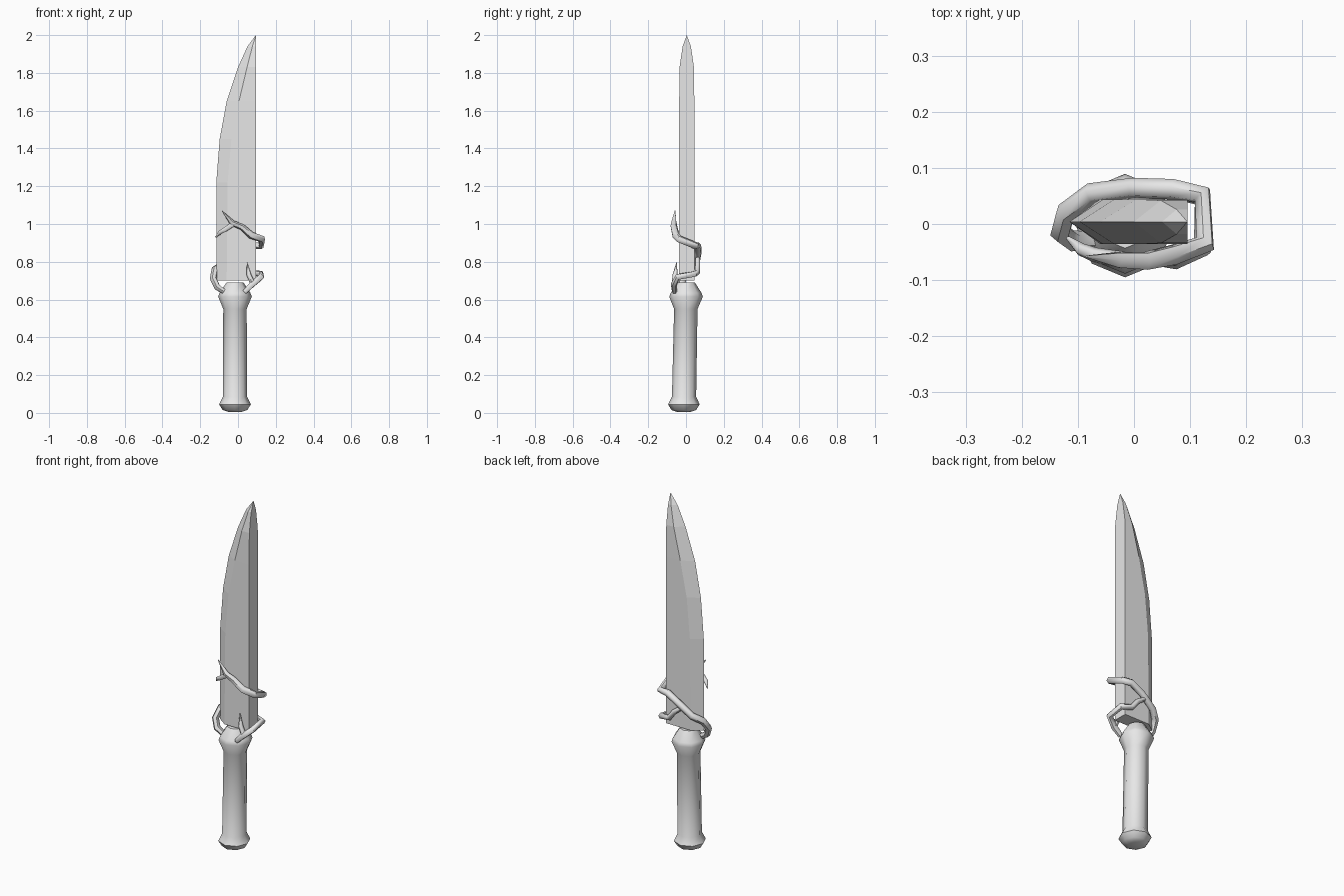
import bpy, bmesh, math

cube = bpy.data.objects.get("Cube")
if cube:
    bpy.data.objects.remove(cube, do_unlink=True)

GREY = (0.8, 0.8, 0.8, 1.0)
steel = bpy.data.materials.new("plain grey")
steel.use_nodes = True
steel.diffuse_color = GREY
steel.node_tree.nodes["Principled BSDF"].inputs["Base Color"].default_value = GREY


def loft(name, rings):
    """Skin a stack of equal-length point rings and cap both ends."""
    bm = bmesh.new()
    loops = [[bm.verts.new(p) for p in ring] for ring in rings]
    n = len(loops[0])
    for low, high in zip(loops, loops[1:]):
        for i in range(n):
            j = (i + 1) % n
            bm.faces.new((low[i], low[j], high[j], high[i]))
    bm.faces.new(loops[0])
    bm.faces.new(loops[-1])
    bmesh.ops.remove_doubles(bm, verts=bm.verts, dist=0.0005)
    bmesh.ops.recalc_face_normals(bm, faces=bm.faces)
    mesh = bpy.data.meshes.new(name)
    bm.to_mesh(mesh)
    bm.free()
    mesh.materials.append(steel)
    obj = bpy.data.objects.new(name, mesh)
    bpy.context.collection.objects.link(obj)
    return obj


def select_only(obj):
    bpy.ops.object.select_all(action='DESELECT')
    obj.select_set(True)
    bpy.context.view_layer.objects.active = obj


def vine(name, points, thickness=0.019):
    """Tapered tube; each point is x, y, z, relative radius."""
    curve = bpy.data.curves.new(name, 'CURVE')
    curve.dimensions = '3D'
    curve.bevel_depth = thickness
    curve.bevel_resolution = 1
    curve.use_fill_caps = True
    spline = curve.splines.new('POLY')
    spline.points.add(len(points) - 1)
    for p, (x, y, z, r) in zip(spline.points, points):
        p.co = (x, y, z, 1)
        p.radius = r
    curve.materials.append(steel)
    obj = bpy.data.objects.new(name, curve)
    bpy.context.collection.objects.link(obj)
    select_only(obj)
    bpy.ops.object.convert(target='MESH')
    obj = bpy.context.object
    obj.name = name
    bpy.ops.object.shade_smooth_by_angle(angle=math.radians(60))


# Blade: cutting edge x, bevel ridge x, height, half thickness
SPINE, MID = 0.095, 0.004
sections = [
    (-0.115, -0.06, 0.70, 0.04),
    (-0.115, -0.055, 1.22, 0.04),
    (-0.097, -0.035, 1.45, 0.04),
    (-0.06, 0.005, 1.65, 0.04),
    (0.0, 0.048, 1.83, 0.038),
    (0.05, 0.076, 1.94, 0.022),
    (SPINE, SPINE, 2.0, 0.0),
]
loft("blade", [[(edge, MID, z), (ridge, MID - t, z), (SPINE, MID - t, z),
                (SPINE, MID + t, z), (ridge, MID + t, z)]
               for edge, ridge, z, t in sections])

# Handle: eight-sided turned grip with flared pommel and collar
profile = [(0.035, 0.005), (0.065, 0.015), (0.084, 0.045), (0.064, 0.085),
           (0.062, 0.55), (0.089, 0.615), (0.082, 0.635), (0.045, 0.69)]
handle = loft("handle", [
    [(-0.016 + r * math.cos(k * math.pi / 4),
      -0.012 + 0.02 * z + r * math.sin(k * math.pi / 4), z) for k in range(8)]
    for r, z in profile])
select_only(handle)
bpy.ops.object.shade_smooth_by_angle(angle=math.radians(50))

# Main vine: leaves the collar, climbs behind the blade, crosses the front
vine("main_vine", [
    (-0.07, -0.03, 0.64, 0.8), (-0.11, -0.03, 0.665, 1),
    (-0.131, -0.015, 0.71, 1), (-0.122, 0.02, 0.76, 1),
    (-0.075, 0.055, 0.79, 1), (0.0, 0.064, 0.845, 1),
    (0.07, 0.062, 0.885, 1), (0.122, 0.052, 0.885, 1),
    (0.127, -0.035, 0.92, 1), (0.07, -0.055, 0.94, 1),
    (0.02, -0.066, 0.985, 0.9), (-0.03, -0.064, 1.005, 0.8),
    (-0.085, -0.058, 1.07, 0.1)])
vine("front_fork", [
    (-0.02, -0.064, 1.003, 0.8), (-0.07, -0.055, 0.97, 0.7),
    (-0.095, -0.045, 0.955, 0.6), (-0.118, -0.025, 0.93, 0.2)])

# Lower vine: leaves the collar in front and joins the main vine behind
vine("lower_vine", [
    (0.035, -0.06, 0.64, 0.8), (0.075, -0.064, 0.68, 1),
    (0.122, -0.045, 0.72, 1), (0.122, 0.045, 0.735, 1),
    (0.065, 0.06, 0.745, 0.9), (0.03, 0.062, 0.79, 0.8),
    (-0.02, 0.062, 0.825, 0.7)], 0.017)
vine("thorn", [
    (0.08, -0.06, 0.68, 0.9), (0.058, -0.058, 0.73, 0.8),
    (0.048, -0.05, 0.795, 0.1)], 0.017)
